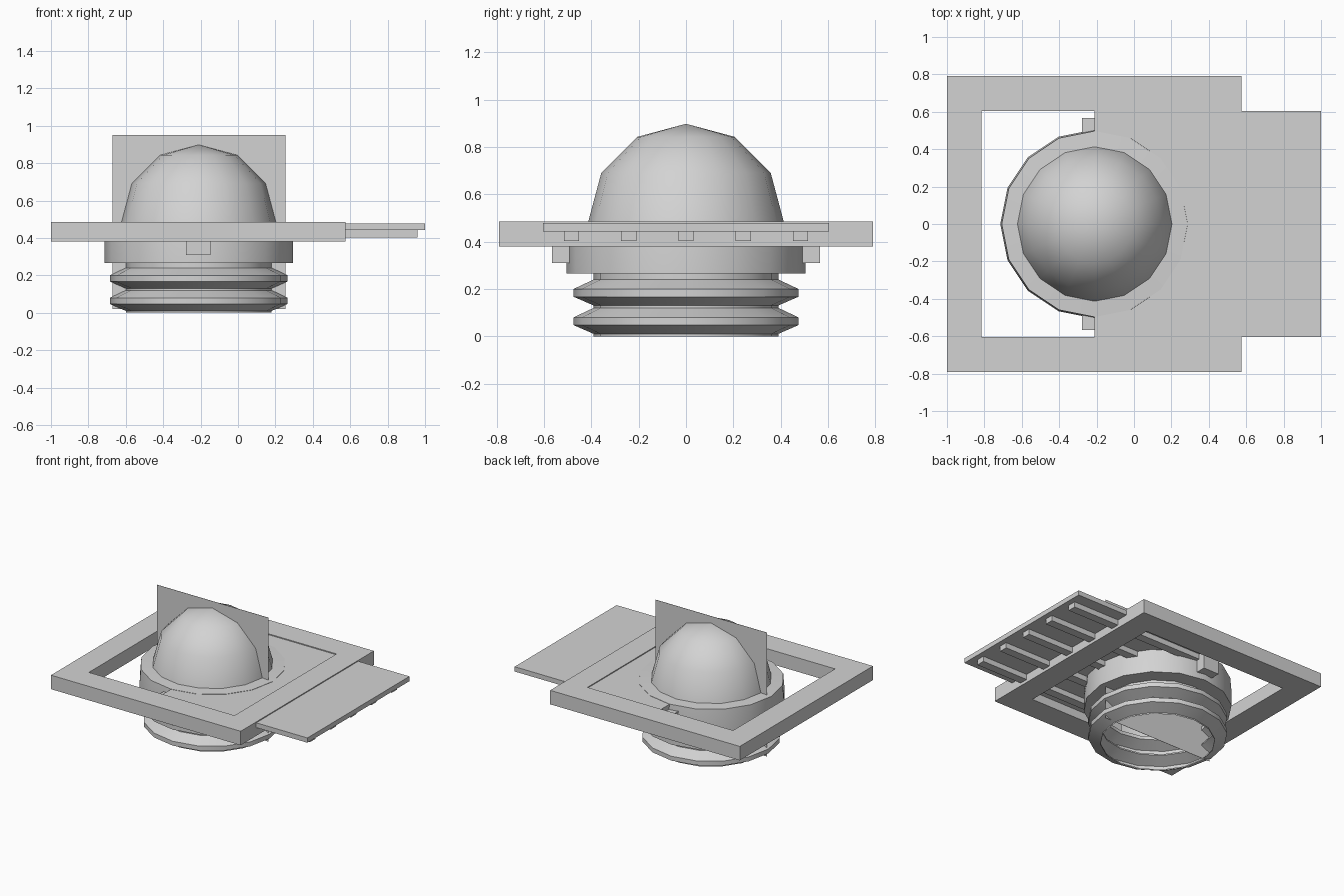
import bpy, bmesh, math
from mathutils import Matrix, Vector

if "Cube" in bpy.data.objects:
    bpy.data.objects.remove(bpy.data.objects["Cube"], do_unlink=True)

grey = bpy.data.materials.new("light_grey")
grey.use_nodes = True
COLOUR = (0.65, 0.65, 0.65, 1)
grey.diffuse_color = COLOUR
grey.node_tree.nodes["Principled BSDF"].inputs["Base Color"].default_value = COLOUR

AXIS_X = -0.21   # centre line of the domed housing


def finish(name, bm, smooth=False):
    bmesh.ops.remove_doubles(bm, verts=bm.verts, dist=0.0005)
    mesh = bpy.data.meshes.new(name)
    bm.to_mesh(mesh)
    bm.free()
    mesh.materials.append(grey)
    ob = bpy.data.objects.new(name, mesh)
    bpy.context.collection.objects.link(ob)
    if smooth:
        bpy.ops.object.select_all(action='DESELECT')
        ob.select_set(True)
        bpy.context.view_layer.objects.active = ob
        bpy.ops.object.shade_smooth_by_angle(angle=math.radians(40))
    return ob


def box(name, lo, hi):
    lo, hi = Vector(lo), Vector(hi)
    bm = bmesh.new()
    bmesh.ops.create_cube(bm, size=1, matrix=Matrix.Translation((lo + hi) / 2)
                          @ Matrix.Diagonal((*(hi - lo), 1)))
    return finish(name, bm)


def lathe(name, profile, sides=16):
    bm = bmesh.new()
    verts = [bm.verts.new((AXIS_X + r, 0, z)) for r, z in profile]
    edges = [bm.edges.new(pair) for pair in zip(verts, verts[1:])]
    bmesh.ops.spin(bm, geom=verts + edges, cent=(AXIS_X, 0, 0), axis=(0, 0, 1),
                   angle=math.tau, steps=sides)
    bmesh.ops.remove_doubles(bm, verts=bm.verts, dist=0.0005)
    bmesh.ops.recalc_face_normals(bm, faces=bm.faces)
    return finish(name, bm, smooth=True)


# Square frame with an open middle
bm = bmesh.new()
rims = []
for x0, x1, y in ((-1, 0.575, 0.79), (-0.815, 0.395, 0.605)):
    corners = ((x0, -y), (x1, -y), (x1, y), (x0, y))
    rims.append([bm.verts.new((cx, cy, 0.38)) for cx, cy in corners])
outer, inner = rims
for i in range(4):
    j = (i + 1) % 4
    bm.faces.new((outer[i], outer[j], inner[j], inner[i]))
ring = bmesh.ops.extrude_face_region(bm, geom=bm.faces[:], use_keep_orig=True)
top = [v for v in ring["geom"] if isinstance(v, bmesh.types.BMVert)]
bmesh.ops.translate(bm, verts=top, vec=(0, 0, 0.105))
bmesh.ops.recalc_face_normals(bm, faces=bm.faces)
finish("frame", bm)

# Sliding panel with ribs underneath
box("sliding_panel", (AXIS_X, -0.605, 0.442), (1, 0.605, 0.478))
for i in range(5):
    y = (i - 2) * 0.242
    box(f"panel_rib_{i + 1}", (AXIS_X + 0.04, y - 0.032, 0.402),
        (0.96, y + 0.032, 0.442))

# Hollow housing: threaded neck, wide collar and faceted dome
profile = [(0.39, 0)]
for base in (0.01, 0.13):
    profile += [(0.39, base), (0.475, base + 0.037), (0.475, base + 0.07),
                (0.39, base + 0.11)]
profile += [(0.39, 0.265), (0.505, 0.265), (0.505, 0.38), (0.497, 0.48), (0.413, 0.485)]
lathe("threaded_collar", profile)
lathe("dome", [(0.413 * math.cos(math.radians(a)), 0.485 + 0.413 * math.sin(math.radians(a)))
               for a in range(0, 91, 30)])

# Locking pegs on both sides of the collar
for name, s in (("front_peg", -1), ("back_peg", 1)):
    ys = sorted((s * 0.46, s * 0.567))
    box(name, (-0.277, ys[0], 0.31), (-0.147, ys[1], 0.44))

# Thin upright plate through the middle
box("divider_plate", (-0.672, -0.001, 0.02), (0.253, 0.001, 0.95))
